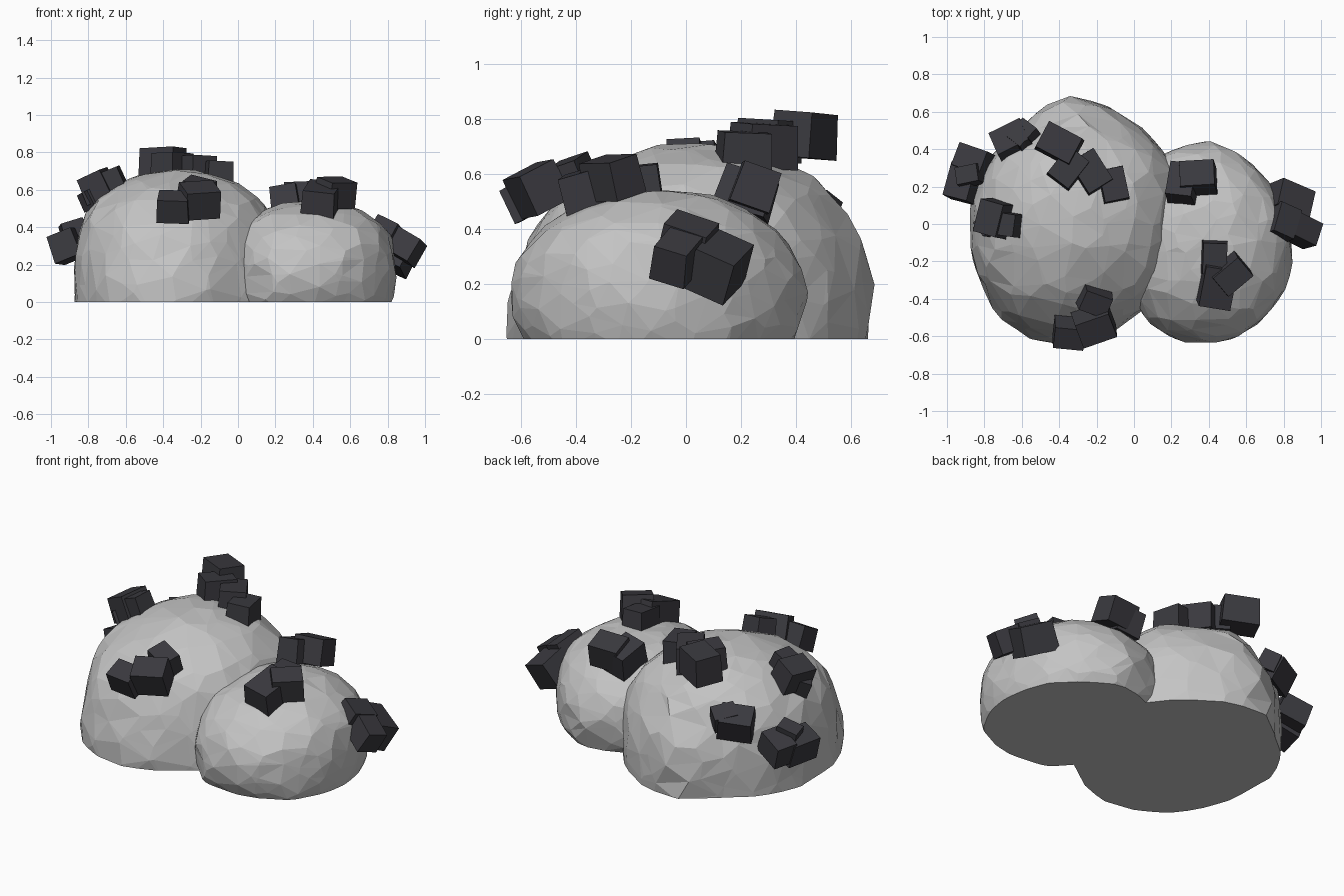
import bpy, bmesh, math, random
from mathutils import Vector, Matrix, noise

if "Cube" in bpy.data.objects:
    bpy.data.objects.remove(bpy.data.objects["Cube"])

random.seed(4)


def material(name, rgb):
    m = bpy.data.materials.new(name)
    m.diffuse_color = (*rgb, 1)
    m.use_nodes = True
    m.node_tree.nodes["Principled BSDF"].inputs["Base Color"].default_value = m.diffuse_color
    return m


STONE = material("pale_stone", (0.55, 0.55, 0.55))
COAL = material("dark_mineral", (0.042, 0.041, 0.049))


def finish(bm, name, mat):
    mesh = bpy.data.meshes.new(name)
    bm.to_mesh(mesh)
    bm.free()
    mesh.materials.append(mat)
    ob = bpy.data.objects.new(name, mesh)
    bpy.context.collection.objects.link(ob)
    return ob


def reach(outline, angle):
    """Plan radius at an angle, blended between radii given every 30 degrees."""
    t = (angle / math.tau * len(outline)) % len(outline)
    i, f = int(t), t - int(t)
    f = f * f * (3 - 2 * f) * 0.5 + f * 0.5
    return outline[i] * (1 - f) + outline[(i + 1) % len(outline)] * f


def boulder(name, center, outline, height, power, count, lean):
    """Faceted rounded block: hull of scattered points, shaped by its plan, cut flat at the ground."""
    bm = bmesh.new()
    for i in range(count):
        a = i * 2.39996 + random.uniform(-0.15, 0.15)
        z = 1 - 2 * (i + 0.5) / count + random.uniform(-0.05, 0.05)
        z = max(-1, min(1, z))
        r = math.sqrt(1 - z * z)
        bm.verts.new((r * math.cos(a), r * math.sin(a), z))
    bmesh.ops.convex_hull(bm, input=bm.verts)
    bmesh.ops.delete(bm, geom=[v for v in bm.verts if not v.link_faces], context='VERTS')
    for v in bm.verts:
        d = v.co.copy()
        a = math.atan2(d.y, d.x)
        h = math.hypot(d.x, d.y)
        p = power + 0.6 * math.cos(a) ** 2 * h
        k = (h ** p + abs(d.z) ** p) ** (-1 / p)
        k *= 1 + 0.03 * noise.noise(d * 3.2 + center * 9)
        r = reach(outline, a) * k
        v.co = center + Vector((d.x * r, d.y * r + lean * max(d.z, 0), d.z * k * height))
    geom = bm.verts[:] + bm.edges[:] + bm.faces[:]
    bmesh.ops.bisect_plane(bm, geom=geom, plane_co=(0, 0, 0), plane_no=(0, 0, 1), clear_inner=True)
    bmesh.ops.holes_fill(bm, edges=[e for e in bm.edges if e.is_boundary])
    bmesh.ops.recalc_face_normals(bm, faces=bm.faces)
    finish(bm, name, STONE)


BIG = Vector((-0.325, 0.0, 0.08))
SMALL = Vector((0.40, -0.11, 0.16))
boulder("large_boulder", BIG,
        [0.56, 0.62, 0.63, 0.685, 0.585, 0.57, 0.55, 0.58, 0.645, 0.655, 0.60, 0.58],
        0.63, 2.15, 380, 0.04)
boulder("small_boulder", SMALL,
        [0.44, 0.45, 0.49, 0.55, 0.54, 0.50, 0.43, 0.48, 0.54, 0.53, 0.505, 0.465],
        0.385, 2.05, 300, 0.01)


def cluster(name, base, tilt, blocks):
    """Tapered blocks (x, y, z, size, yaw) that tip outward from the boulder they sit on."""
    bm = bmesh.new()
    for x, y, z, size, yaw in blocks:
        pos = Vector((x, y, z))
        axis = Vector((0, 0, 1)).cross((pos - base).normalized())
        tip = Matrix.Rotation(tilt * axis.length, 3, axis)
        turn = tip @ Matrix.Rotation(math.radians(yaw), 3, 'Z')
        for v in bmesh.ops.create_cube(bm, size=size)["verts"]:
            taper = 0.93 if v.co.z > 0 else 1
            v.co = pos + turn @ Vector((v.co.x * 1.2 * taper, v.co.y * 0.92 * taper, v.co.z * 0.92))
    finish(bm, name, COAL)


cluster("crest_cluster", BIG, 0.15,
        [(-0.40, 0.43, 0.74, 0.18, -28), (-0.35, 0.30, 0.72, 0.165, 52),
         (-0.23, 0.28, 0.70, 0.175, -58), (-0.11, 0.21, 0.68, 0.155, -78)])
cluster("back_left_cluster", BIG, 0.6, [(-0.65, 0.44, 0.45, 0.165, 25), (-0.59, 0.47, 0.48, 0.12, 50)])
cluster("left_cluster", BIG, 0.4,
        [(-0.91, 0.22, 0.30, 0.165, 75), (-0.86, 0.34, 0.32, 0.15, -20), (-0.88, 0.26, 0.38, 0.11, 10)])
cluster("upper_left_cluster", BIG, 0.7,
        [(-0.75, 0.03, 0.62, 0.16, 75), (-0.69, 0.00, 0.64, 0.14, -8), (-0.77, 0.01, 0.56, 0.11, 40)])
cluster("front_cluster", BIG, 0.6,
        [(-0.345, -0.585, 0.51, 0.145, -6), (-0.21, -0.54, 0.545, 0.17, 20), (-0.21, -0.41, 0.59, 0.135, -22)])
cluster("small_boulder_front_cluster", SMALL, 0.6,
        [(0.445, -0.32, 0.53, 0.20, 80), (0.43, -0.18, 0.56, 0.15, 88), (0.52, -0.27, 0.585, 0.155, 40)])
cluster("small_boulder_back_cluster", SMALL, 0.5, [(0.26, 0.22, 0.53, 0.165, 82), (0.34, 0.25, 0.55, 0.165, 3)])
cluster("right_cluster", SMALL, 0.6,
        [(0.83, 0.12, 0.265, 0.18, -18), (0.89, -0.03, 0.30, 0.15, -22), (0.79, 0.01, 0.36, 0.15, 70)])
